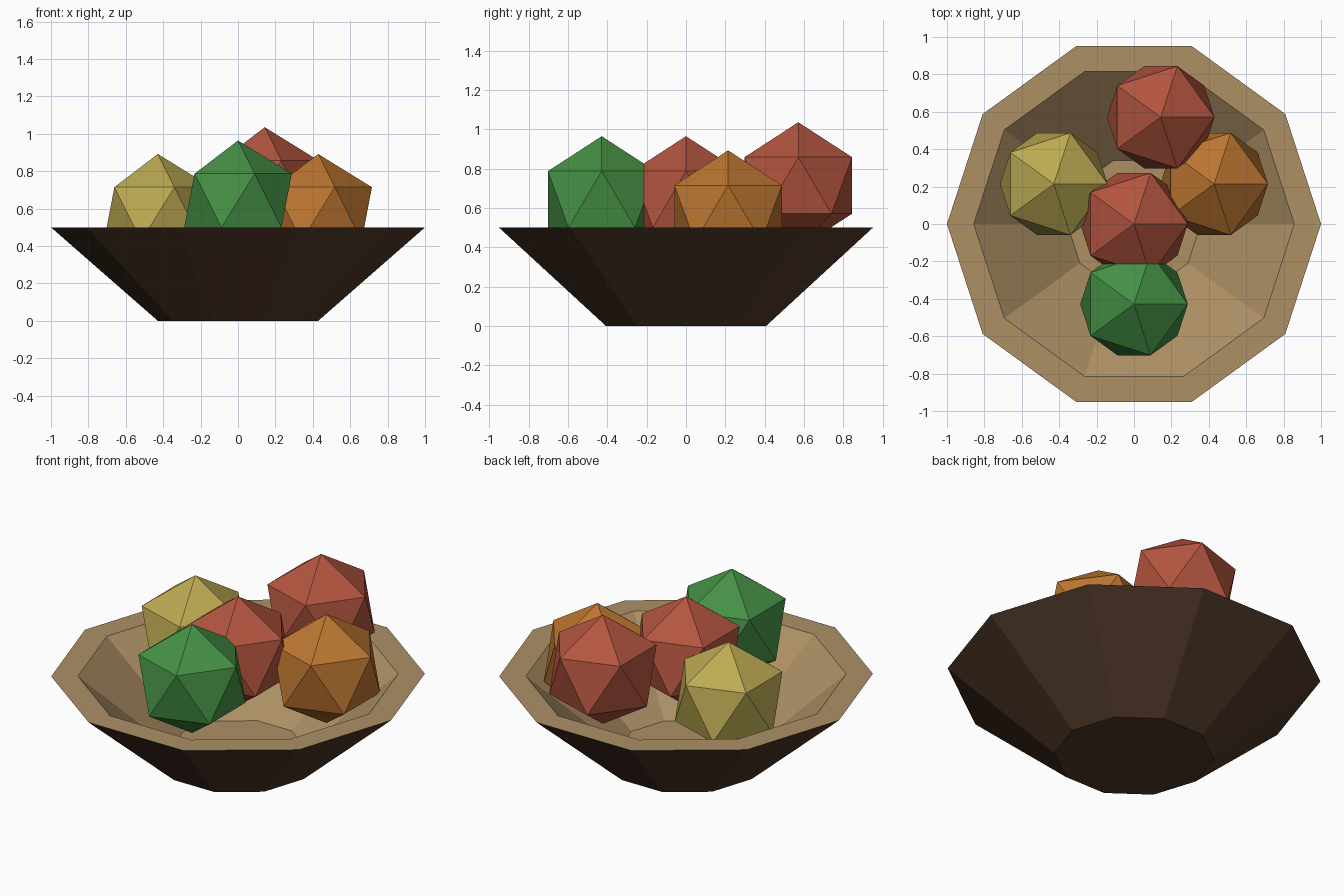
import bpy
import bmesh
from math import cos, sin, tau

if "Cube" in bpy.data.objects:
    bpy.data.objects.remove(bpy.data.objects["Cube"])


def material(name, rgb):
    m = bpy.data.materials.new(name)
    m.diffuse_color = (*rgb, 1)
    m.use_nodes = True
    m.node_tree.nodes["Principled BSDF"].inputs["Base Color"].default_value = m.diffuse_color
    return m


# Bowl: a ten-sided closed profile, from the base up and over the rim to the inner floor
SIDES = 10
PROFILE = [(0.4286, 0), (1, 0.5), (0.857, 0.5), (0.357, 0.0714)]
bm = bmesh.new()
rings = [[bm.verts.new((r * cos(tau * i / SIDES), r * sin(tau * i / SIDES), z))
          for i in range(SIDES)] for r, z in PROFILE]
for level, (a, b) in enumerate(zip(rings, rings[1:])):
    for i in range(SIDES):
        j = (i + 1) % SIDES
        bm.faces.new((a[i], a[j], b[j], b[i])).material_index = min(level, 1)
bm.faces.new(rings[0][::-1])
bm.faces.new(rings[-1]).material_index = 1
mesh = bpy.data.meshes.new("bowl")
bm.to_mesh(mesh)
bm.free()
mesh.materials.append(material("dark_wood", (0.075, 0.038, 0.02)))
mesh.materials.append(material("light_wood", (0.42, 0.28, 0.13)))
bpy.context.collection.objects.link(bpy.data.objects.new("bowl", mesh))

# Fruit: low-poly icosahedra heaped in the bowl
red = material("red_skin", (0.45, 0.09, 0.05))
green = material("green_skin", (0.06, 0.28, 0.06))
yellow = material("yellow_skin", (0.5, 0.4, 0.085))
orange = material("orange_skin", (0.5, 0.18, 0.03))
FRUIT = [
    ("red_fruit_middle", red, (0, 0, 0.643)),
    ("red_fruit_back", red, (0.143, 0.571, 0.714)),
    ("green_fruit", green, (0, -0.4286, 0.643)),
    ("yellow_fruit", yellow, (-0.4286, 0.214, 0.571)),
    ("orange_fruit", orange, (0.4286, 0.214, 0.571)),
]
for name, skin, place in FRUIT:
    bpy.ops.mesh.primitive_ico_sphere_add(subdivisions=1, radius=0.3214, location=place)
    fruit = bpy.context.object
    fruit.name = name
    fruit.data.materials.append(skin)
